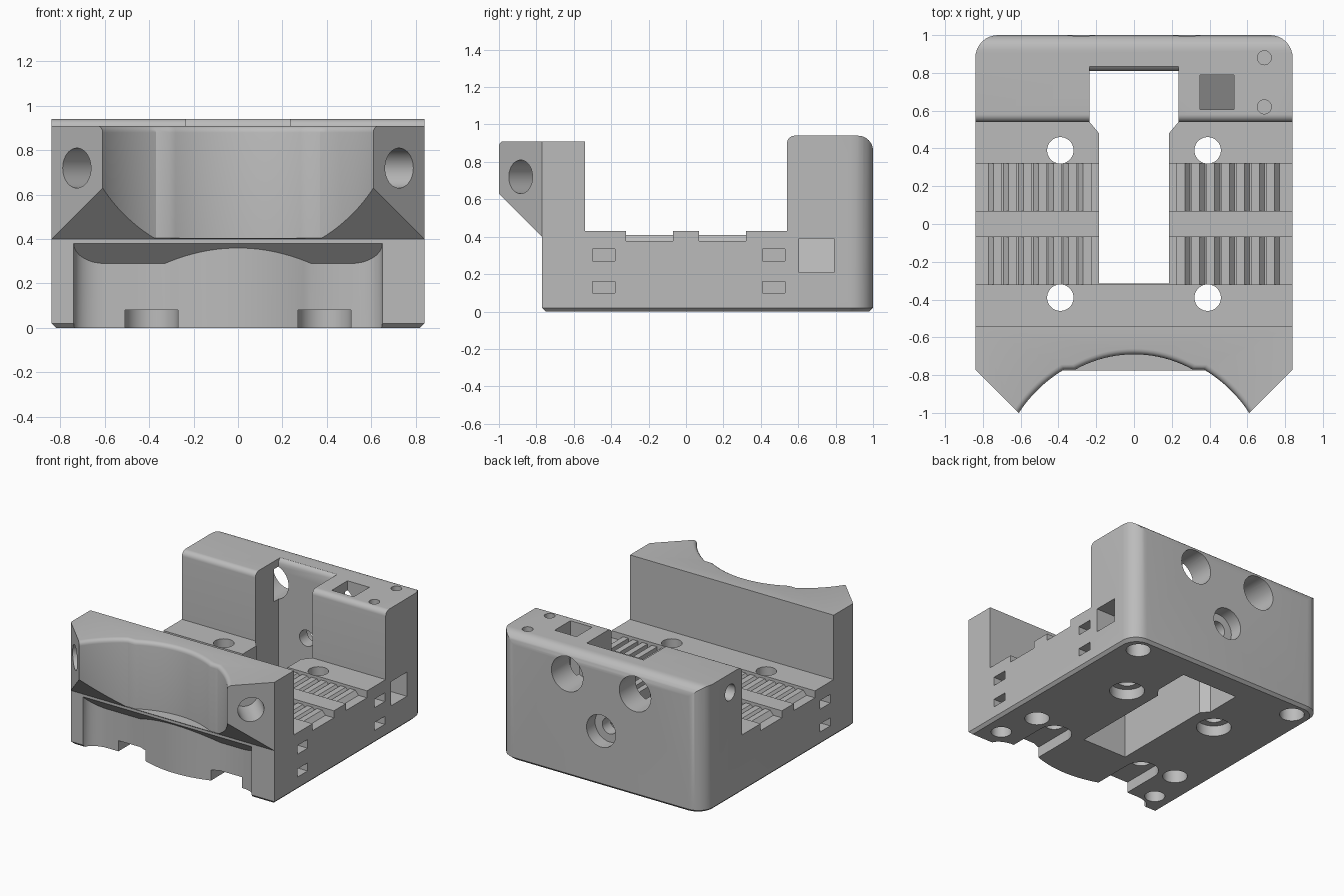
import bpy, bmesh
from math import sin, cos, pi, sqrt, asin, radians
from mathutils import Vector, Matrix

if "Cube" in bpy.data.objects:
    bpy.data.objects.remove(bpy.data.objects["Cube"])

grey = bpy.data.materials.new("printed_grey")
grey.use_nodes = True
COLOUR = (0.5, 0.5, 0.5, 1)
grey.diffuse_color = COLOUR
grey.node_tree.nodes["Principled BSDF"].inputs["Base Color"].default_value = COLOUR


def to_object(name, bm):
    bmesh.ops.recalc_face_normals(bm, faces=bm.faces)
    mesh = bpy.data.meshes.new(name)
    bm.to_mesh(mesh)
    bm.free()
    mesh.materials.append(grey)
    obj = bpy.data.objects.new(name, mesh)
    bpy.context.collection.objects.link(obj)
    return obj


def loft(name, loops):
    """Skin a stack of equal-length loops and cap both ends."""
    bm = bmesh.new()
    rows = [[bm.verts.new(p) for p in loop] for loop in loops]
    n = len(rows[0])
    for a, b in zip(rows, rows[1:]):
        for i in range(n):
            j = (i + 1) % n
            bm.faces.new((a[i], a[j], b[j], b[i]))
    bm.faces.new(rows[0])
    bm.faces.new(rows[-1])
    return to_object(name, bm)


def prism(name, outline, axis, lo, hi):
    place = {"x": lambda u, v, t: (t, u, v),
             "y": lambda u, v, t: (u, t, v),
             "z": lambda u, v, t: (u, v, t)}[axis]
    return loft(name, [[place(u, v, t) for u, v in outline] for t in (lo, hi)])


def box(name, x, y, z):
    return prism(name, [(x[0], y[0]), (x[1], y[0]), (x[1], y[1]), (x[0], y[1])], "z", *z)


def cylinder(name, centre, direction, radius, length):
    bm = bmesh.new()
    turn = Vector(direction).to_track_quat("Z", "Y").to_matrix().to_4x4()
    bmesh.ops.create_cone(bm, cap_ends=True, segments=40, radius1=radius, radius2=radius,
                          depth=length, matrix=Matrix.Translation(centre) @ turn)
    return to_object(name, bm)


def arc(cx, cy, r, start, end, steps=8):
    return [(cx + r * cos(radians(start + (end - start) * i / steps)),
             cy + r * sin(radians(start + (end - start) * i / steps))) for i in range(steps + 1)]


def combine(obj, tool, operation="DIFFERENCE"):
    mod = obj.modifiers.new("shape", "BOOLEAN")
    mod.operation, mod.object, mod.solver = operation, tool, "EXACT"
    bpy.context.view_layer.objects.active = obj
    bpy.ops.object.modifier_apply(modifier=mod.name)
    bpy.data.objects.remove(tool)


# Body: side profile trimmed by the footprint
profile = ([(-0.75, 0), (1.05, 0), (1.05, 0.8)] + arc(0.92, 0.86, 0.08, 0, 90)
           + arc(0.58, 0.90, 0.04, 90, 180)
           + [(0.54, 0.43), (-0.54, 0.43), (-0.54, 0.91), (-1.05, 0.91),
              (-1.05, 0.68), (-0.77, 0.40), (-0.77, 0.02)])
body = prism("carriage_body", profile, "x", -0.9, 0.9)
footprint = ([(-0.84, -0.77), (-0.61, -1), (0.61, -1), (0.84, -0.77)]
             + arc(0.72, 0.88, 0.12, 0, 90) + arc(-0.72, 0.88, 0.12, 90, 180))
combine(body, loft("footprint", [[(x * s, y * s2, z) for x, y in footprint]
                                 for s, s2, z in ((0.952, 0.96, -0.02), (1, 1, 0.02), (1, 1, 1.1))]),
        "INTERSECT")


# Curved motor seat with a flared top edge
def seat_loop(grow, z):
    outer, inner = 0.727 + grow, 0.64 + grow
    a1, a2 = asin(0.37 / 0.727), asin(0.31 / 0.64)
    half = [(outer * sin(t), -1.396 + outer * cos(t))
            for t in [1.15 + (a1 - 1.15) * i / 14 for i in range(15)]]
    half += [(inner * sin(a2 * (1 - i / 10)), -1.33 + inner * cos(a2 * (1 - i / 10)))
             for i in range(11)]
    return [(x, y, z) for x, y in half + [(-x, y) for x, y in half[-2::-1]]]


flare = [(0.03 * (1 - cos(a)), 0.88 + 0.03 * sin(a)) for a in (0, pi / 8, pi / 4, 3 * pi / 8, pi / 2)]
combine(body, loft("motor_seat", [seat_loop(0, 0.405)] + [seat_loop(g, z) for g, z in flare]
                   + [seat_loop(0.03, 1)]))


# Lower front recess with a bulged back wall and sloping ceiling
def recess_depth(x):
    if x < -0.6 or x > 0.51:
        t = (-0.6 - x if x < 0 else x - 0.51) / 0.14
        return 0.09 * sqrt(max(0, 1 - t * t))
    return 0.09 - 0.07 * max(0, 1 - (x / 0.33) ** 2)


left_end = [-0.6 - 0.14 * sin(pi / 2 * i / 8) for i in range(8, 0, -1)]
middle = [-0.6, -0.45] + [-0.33 + 0.033 * i for i in range(21)] + [0.45, 0.51]
right_end = [0.51 + 0.14 * sin(pi / 2 * i / 8) for i in range(1, 9)]
columns = []
for x in left_end + middle + right_end:
    d = recess_depth(x)
    columns.append([(x, -0.9, -0.1), (x, -0.77 + d, -0.1), (x, -0.77 + d, 0.38 - d), (x, -0.9, 0.51)])
combine(body, loft("front_recess", columns))

# Central opening
half = [(0.185, -0.315), (0.185, 0.48), (0.235, 0.54), (0.235, 0.81)]
combine(body, prism("opening", half + [(-x, y) for x, y in reversed(half)], "z", -0.1, 1.1))
combine(body, prism("opening_lip", [(0.7, 0.91), (0.81, 0.91), (0.82, 0.93), (0.85, 0.95), (0.7, 0.95)],
                    "x", -0.235, 0.235))

# Belt recesses across the deck
for y in (-0.32, 0.07):
    combine(body, box("belt_recess", (-1, 1), (y, y + 0.25), (0.378, 0.6)))

# Mirrored holes, slots and counterbores
UP = (0, 0, 1)
for s in (-1, 1):
    x = 0.39 * s
    for y in (-0.39, 0.39):
        combine(body, cylinder("bolt_hole", (x, y, 0.3), UP, 0.07, 1))
    combine(body, cylinder("counterbore", (x, 0.39, 0), UP, 0.12, 0.16))
    combine(body, prism("nut_slot", [(x - 0.12, -0.95), (x + 0.12, -0.95)]
                        + arc(x, -0.39, 0.12, 0, 180, 16), "z", -0.1, 0.08))
    for hx, hy, r in ((0.62, -0.3, 0.085), (0.69, -0.6, 0.07), (0.69, 0.87, 0.085)):
        combine(body, cylinder("blind_hole", (hx * s, hy, 0), UP, r, 0.3))
    combine(body, cylinder("motor_screw_hole", (0.727 * s, -0.885, 0.72), (s, -1, 0), 0.09, 0.5))
    combine(body, cylinder("rear_socket", (0.28 * s, 0.94, 0.76), (0, 1, 0), 0.13, 0.36))
    # Tie slots
    for y in ((-0.5, 0.41) if s > 0 else (-0.5,)):
        for z in ((0.27, 0.335), (0.10, 0.16)):
            combine(body, box("tie_slot", sorted((0.68 * s, s)), (y, y + 0.12), z))

# Rear centre screw, right-hand holes and cable duct
combine(body, cylinder("rear_counterbore", (0, 1, 0.41), (0, 1, 0), 0.12, 0.2))
combine(body, cylinder("rear_screw_hole", (0, 0.9, 0.41), (0, 1, 0), 0.06, 0.4))
for y in (0.62, 0.88):
    combine(body, cylinder("pin_hole", (0.69, y, 0.94), UP, 0.037, 0.3))
combine(body, cylinder("side_hole", (-0.84, 0.68, 0.8), (1, 0, 0), 0.06, 0.5))
duct = [(0.35, 1), (0.53, 1), (0.53, 0.55), (0.69, 0.39), (0.9, 0.39), (0.9, 0.21), (0.6, 0.21), (0.35, 0.46)]
combine(body, prism("cable_duct", duct, "y", 0.605, 0.79))

# Belt teeth: upright inner flank, sloping outer flank
for s, side in ((-1, "left"), (1, "right")):
    for y, row in ((-0.32, "front"), (0.07, "rear")):
        for i in range(7):
            x0 = 0.225 + 0.079 * i
            tooth = [(x0, 0.37), (x0, 0.41), (x0 + 0.044, 0.41), (x0 + 0.078, 0.37)]
            prism(f"belt_tooth_{row}_{side}_{i + 1}", [(s * x, z) for x, z in tooth], "y", y, y + 0.25)

# Smooth the round surfaces, keep edges crisp
bpy.ops.object.select_all(action="DESELECT")
body.select_set(True)
bpy.context.view_layer.objects.active = body
bpy.ops.object.shade_smooth_by_angle(angle=radians(30))
